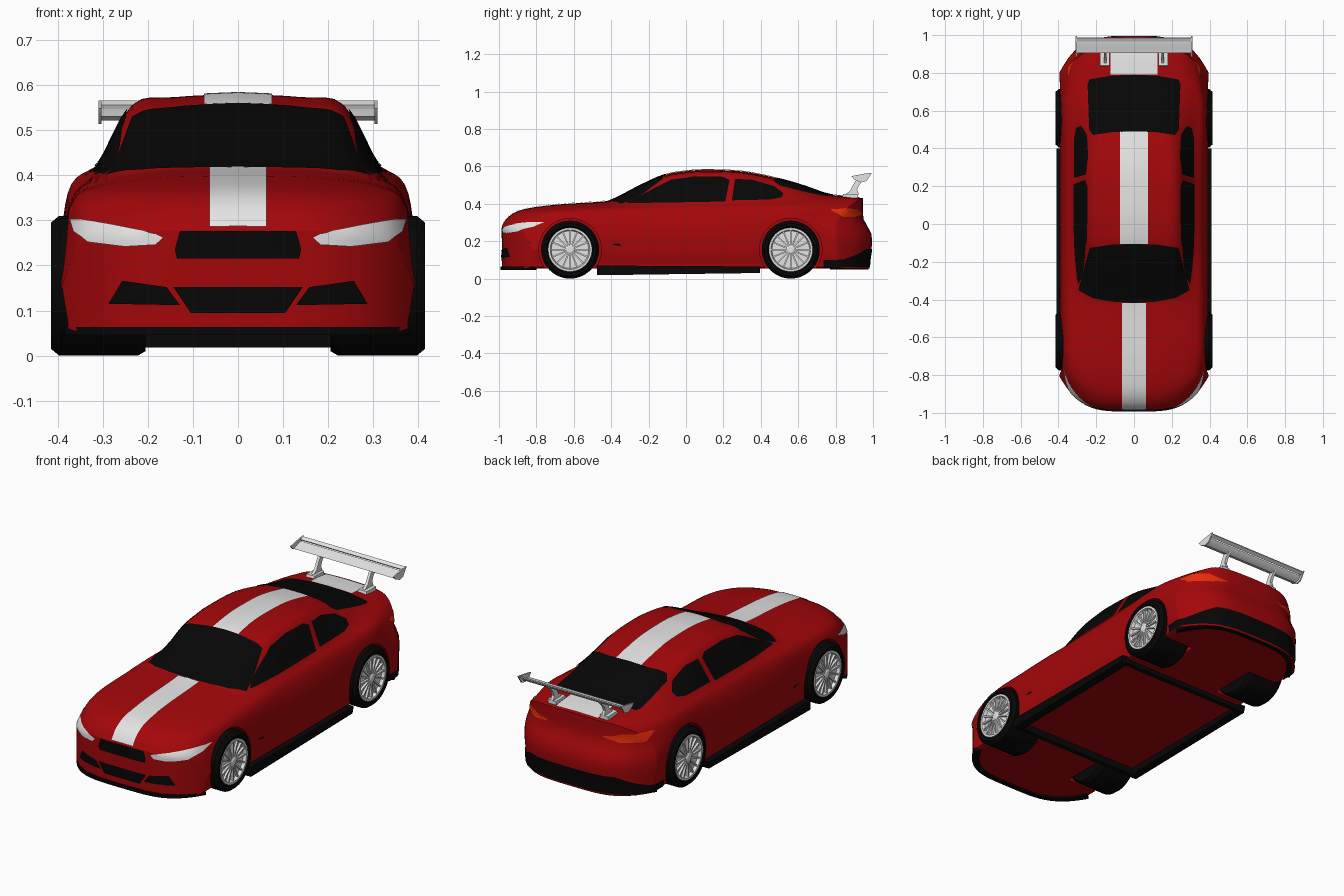
import bpy, bmesh, math
from mathutils import Vector
from mathutils.bvhtree import BVHTree

if "Cube" in bpy.data.objects:
    bpy.data.objects.remove(bpy.data.objects["Cube"])


def material(name, rgb):
    m = bpy.data.materials.new(name)
    m.diffuse_color = (*rgb, 1)
    m.use_nodes = True
    m.node_tree.nodes["Principled BSDF"].inputs["Base Color"].default_value = m.diffuse_color
    return m


RED = material("body red", (0.37, 0.002, 0.003))
BLACK = material("black", (0.002, 0.002, 0.002))
WHITE = material("white", (0.78, 0.78, 0.78))
ORANGE = material("tail orange", (0.80, 0.025, 0.003))


def finish(name, bm, mat, mirror=False, angle=30):
    me = bpy.data.meshes.new(name)
    bm.to_mesh(me)
    bm.free()
    ob = bpy.data.objects.new(name, me)
    bpy.context.collection.objects.link(ob)
    me.materials.append(mat)
    smooth(ob, angle)
    if mirror:
        ob.modifiers.new("mirror", 'MIRROR')
    return ob


def smooth(ob, angle):
    bpy.ops.object.select_all(action='DESELECT')
    ob.select_set(True)
    bpy.context.view_layer.objects.active = ob
    bpy.ops.object.shade_smooth_by_angle(angle=math.radians(angle))


def spline(p, n):
    """Catmull-Rom through vectors p, n steps per span."""
    out = []
    for i in range(len(p) - 1):
        a, b, c, d = p[max(i - 1, 0)], p[i], p[i + 1], p[min(i + 2, len(p) - 1)]
        for k in range(n):
            t = k / n
            out.append(0.5 * (2 * b + (c - a) * t + (2 * a - 5 * b + 4 * c - d) * t * t
                              + (3 * b - a - 3 * c + d) * t ** 3))
    return out + [p[-1]]


def step(t):
    t = min(max(t, 0), 1)
    return t * t * (3 - 2 * t)


def place(x, y, z):
    """Round the nose and tail in plan, and lean the tail."""
    t = step((abs(y) - 0.55) / 0.435)
    bend = t * (abs(x) / 0.39) ** 4
    if y < 0:
        return (x, y + 0.17 * bend, z)
    lean = 0.01 - 0.05 * step((z - 0.22) / 0.12) - 0.015 * (1 - step((z - 0.06) / 0.14))
    return (x, y - 0.185 * bend + t * lean, z)


# Body stations: y, top z, roof edge x z, belt x z, shoulder x z
STATIONS = [
    (-.985, .280, .15, .277, .28, .268, .350, .250),
    (-.95, .330, .16, .325, .29, .305, .355, .280),
    (-.87, .370, .17, .365, .30, .350, .360, .320),
    (-.70, .395, .18, .390, .30, .374, .365, .343),
    (-.45, .412, .20, .404, .30, .386, .365, .352),
    (-.38, .428, .21, .414, .302, .390, .365, .355),
    (-.25, .495, .225, .472, .303, .402, .362, .360),
    (-.12, .553, .235, .528, .308, .410, .360, .360),
    (0, .575, .235, .550, .312, .412, .360, .362),
    (.12, .581, .235, .556, .312, .415, .360, .365),
    (.30, .573, .23, .550, .312, .420, .362, .370),
    (.48, .538, .215, .515, .315, .420, .368, .375),
    (.63, .497, .225, .470, .315, .420, .370, .380),
    (.78, .452, .24, .440, .315, .415, .365, .375),
    (.90, .440, .24, .430, .31, .405, .355, .365),
    (.985, .430, .23, .420, .30, .390, .345, .345)]


def half_section(s):
    y, zt, xr, zr, xb, zb, xs, zs = s
    pts = [(0, zt), (xr * .6, zt - (zt - zr) * .3), (xr, zr), (xb, zb), (xs, zs), (.39, zs - .1),
           (.39, .15), (.378, .08), (.37, .058), (.30, .055), (0, .055)]
    return spline([Vector(p) for p in pts], 4)


bm = bmesh.new()
rings = []
for s in spline([Vector(s) for s in STATIONS], 5):
    h = half_section(s)
    loop = h + [Vector((-p.x, p.y)) for p in h[-2:0:-1]]
    rings.append([bm.verts.new(place(p.x, s[0], p.y)) for p in loop])
for a, b in zip(rings, rings[1:]):
    for i in range(len(a)):
        j = (i + 1) % len(a)
        bm.faces.new((a[i], a[j], b[j], b[i]))
# nose and tail caps, columns running from top edge to bottom edge
for s in (STATIONS[0], STATIONS[-1]):
    h = half_section(s)
    for side in (1, -1):
        cols = []
        for k in range(20):
            line = [h[k].lerp(h[40 - k], r / 10) for r in range(11)]
            cols.append([bm.verts.new(place(side * p.x, s[0], p.y)) for p in line])
        for a, b in zip(cols, cols[1:]):
            for r in range(10):
                bm.faces.new((a[r], b[r], b[r + 1], a[r + 1]))
        tip = bm.verts.new(place(side * h[20].x, s[0], h[20].y))
        for r in range(10):
            bm.faces.new((cols[-1][r], tip, cols[-1][r + 1]))
bmesh.ops.remove_doubles(bm, verts=bm.verts, dist=1e-5)
bmesh.ops.recalc_face_normals(bm, faces=bm.faces)
bm.normal_update()
SKIN = BVHTree.FromBMesh(bm)
body = finish("car_body", bm, RED)


def lathe(name, profile, y, z, mat, mirror=True, seg=48):
    """Spin (radius, x) points about an axle."""
    bm = bmesh.new()
    rows = [[bm.verts.new((x, y + r * math.cos(math.tau * k / seg), z + r * math.sin(math.tau * k / seg)))
             for k in range(seg)] for r, x in profile]
    for a, b in zip(rows, rows[1:]):
        for k in range(seg):
            bm.faces.new((a[k], a[(k + 1) % seg], b[(k + 1) % seg], b[k]))
    bmesh.ops.remove_doubles(bm, verts=bm.verts, dist=1e-5)
    bmesh.ops.recalc_face_normals(bm, faces=bm.faces)
    return finish(name, bm, mat, mirror)


def cut_arch(cut):
    """Subtract a cutter, keeping the old mesh if a solver fails."""
    for solver in ('EXACT', 'MANIFOLD', 'FLOAT'):
        old = body.data.copy()
        mod = body.modifiers.new("arch", 'BOOLEAN')
        mod.operation, mod.solver, mod.object = 'DIFFERENCE', solver, cut
        bpy.context.view_layer.objects.active = body
        bpy.ops.object.modifier_apply(modifier=mod.name)
        if len(body.data.polygons) > 0.8 * len(old.polygons):
            break
        body.modifiers.clear()
        body.data = old
    bpy.data.objects.remove(cut)


def prism(name, poly, axis, lo, hi, mat, mirror=False):
    """Extrude a polygon: axis x takes (y, z) points, axis z takes (x, y) points."""
    bm = bmesh.new()
    to3 = (lambda u, v, w: (w, u, v)) if axis == 'x' else (lambda u, v, w: (u, v, w))
    a = [bm.verts.new(to3(u, v, lo)) for u, v in poly]
    b = [bm.verts.new(to3(u, v, hi)) for u, v in poly]
    bm.faces.new(a)
    bm.faces.new(b)
    for i in range(len(a)):
        j = (i + 1) % len(a)
        bm.faces.new((a[i], a[j], b[j], b[i]))
    bmesh.ops.recalc_face_normals(bm, faces=bm.faces)
    return finish(name, bm, mat, mirror)


VIEWS = {'front': (lambda u, v: (u, -2, v), (0, 1, 0)), 'back': (lambda u, v: (u, 2, v), (0, -1, 0)),
         'top': (lambda u, v: (u, v, 2), (0, 0, -1)), 'side': (lambda u, v: (2, u, v), (-1, 0, 0))}


def plate(name, poly, view, mat, mirror=False, lift=0.004):
    """Thin skin: a gridded polygon projected onto the body."""
    to3, d = VIEWS[view]
    d = Vector(d)
    bm = bmesh.new()
    bm.faces.new([bm.verts.new(to3(u, v)) for u, v in poly])
    for ax in range(3):
        if d[ax]:
            continue
        no = Vector([float(i == ax) for i in range(3)])
        for k in range(-66, 67):
            bmesh.ops.bisect_plane(bm, geom=bm.verts[:] + bm.edges[:] + bm.faces[:],
                                   plane_co=no * (k * 0.015 + 0.0003), plane_no=no)
    missed = []
    for v in bm.verts:
        hit, n, _, _ = SKIN.ray_cast(v.co, d)
        if hit:
            v.co = hit + n * lift
        else:
            missed.append(v)
    bmesh.ops.delete(bm, geom=missed, context='VERTS')
    bm.normal_update()
    if sum(f.normal.dot(d) * f.calc_area() for f in bm.faces) > 0:
        bmesh.ops.reverse_faces(bm, faces=bm.faces)
    return finish(name, bm, mat, mirror)


def sym(pts):
    return pts + [(-u, v) for u, v in reversed(pts) if u]


# Wheel arches cut from the body, then wheels
for tag, y in (("front", -.62), ("rear", .56)):
    for side in (1, -1):
        cut_arch(lathe("arch_cutter", [(0, side * .19), (.167, side * .19), (.167, side * .5), (0, side * .5)],
                       y, .155, RED, False))
    lathe(tag + "_tyre", [(.116, .392), (.118, .407), (.125, .415), (.14, .415), (.155, .397),
                          (.155, .222), (.145, .205), (0, .205)], y, .155, BLACK)
    lathe(tag + "_rim", [(0, .397), (.100, .395), (.106, .411), (.117, .411), (.118, .39)], y, .155, WHITE)
    lathe(tag + "_hub", [(.024, .396), (.024, .408), (.016, .413), (0, .413)], y, .155, WHITE, seg=20)
    bm = bmesh.new()
    for k in range(16):
        ca, sa = math.cos(math.tau * k / 16), math.sin(math.tau * k / 16)
        for v in bmesh.ops.create_cube(bm, size=1)['verts']:
            r, w = .062 + v.co.y * .085, v.co.z * .008
            v.co = (.401 + v.co.x * .012, y + r * ca - w * sa, .155 + r * sa + w * ca)
    finish(tag + "_spokes", bm, WHITE, True)
smooth(body, 30)

# Glass
plate("windscreen", sym([(0, -.418), (.12, -.41), (.22, -.39), (.293, -.35), (.232, -.125), (.12, -.108), (0, -.105)]),
      'top', BLACK)
plate("rear_window", sym([(0, .49), (.12, .485), (.215, .47), (.235, .50), (.245, .74), (.235, .765), (.12, .785),
                          (0, .79)]), 'top', BLACK)
plate("front_side_window", [(-.32, .400), (-.14, .497), (-.08, .526), (.05, .545), (.20, .542), (.232, .525),
                            (.21, .41)], 'side', BLACK, True)
plate("rear_side_window", [(.245, .416), (.262, .53), (.35, .527), (.47, .492), (.52, .455), (.51, .432),
                           (.45, .42)], 'side', BLACK, True)
# Racing stripe
plate("bonnet_stripe", sym([(.063, -.982), (.063, -.418)]), 'top', WHITE)
plate("roof_stripe", sym([(.075, -.105), (.075, .488)]), 'top', WHITE)
plate("boot_stripe", sym([(.125, .79), (.125, .93)]), 'top', WHITE)
# Nose openings and lamps
plate("upper_grille", sym([(.135, .215), (.140, .235), (.128, .277)]), 'front', BLACK, lift=.005)
plate("lower_grille", sym([(.105, .095), (.143, .152)]), 'front', BLACK)
plate("side_intake", [(.128, .112), (.285, .115), (.255, .166), (.158, .152)], 'front', BLACK, True)
plate("headlight", [(.165, .262), (.182, .246), (.25, .242), (.33, .252), (.362, .275), (.37, .302), (.35, .302),
                    (.27, .288), (.18, .270)], 'front', WHITE, True)
# Tail lamps, rear bumper insert and wing vents
plate("tail_light_rear", [(.16, .348), (.26, .328), (.345, .328), (.345, .372), (.28, .366)],
      'back', ORANGE, True)
plate("tail_light_side", [(.77, .366), (.83, .335), (.92, .328), (.94, .35), (.91, .374), (.85, .374)],
      'side', ORANGE, True, .005)
plate("rear_bumper_insert", sym([(.365, .062), (.372, .10), (.25, .16)]), 'back', BLACK)
plate("rear_bumper_side", [(.735, .062), (.95, .062), (.95, .105), (.735, .10)], 'side', BLACK, True, .005)
plate("wing_vent", [(-.40, .185), (-.36, .175), (-.34, .178), (-.36, .188)], 'side', BLACK, True)
# Front splitter lip and rear lip
edge = [(.39 * k / 12) for k in range(-12, 13)]
curve = [(x * .985, -.993 + .17 * (abs(x) / .39) ** 4) for x in edge]
prism("front_splitter", curve + [(x * .92, y + .025) for x, y in curve][::-1], 'z', .046, .064, BLACK)
curve = [(x * .975, .976 - .185 * (abs(x) / .39) ** 4) for x in edge]
prism("rear_lip", curve + [(x * .94, y - .02) for x, y in curve][::-1], 'z', .05, .07, BLACK)
# Side skirts and floor cross bars
prism("side_skirt", [(-.475, .018), (.39, .03), (.40, .065), (-.475, .07)], 'x', .365, .41, BLACK, True)
prism("front_floor_bar", [(-.475, .018), (-.45, .018), (-.45, .06), (-.475, .06)], 'x', -.37, .37, BLACK)
prism("rear_floor_bar", [(.37, .03), (.395, .03), (.395, .06), (.37, .06)], 'x', -.37, .37, BLACK)
# Rear spoiler
prism("spoiler_blade", [(.905, .530), (.93, .522), (.955, .532), (.968, .548), (.955, .546), (.93, .536)],
      'x', -.305, .305, WHITE)
prism("spoiler_flap", [(.970, .550), (.988, .560), (.986, .566), (.967, .556)], 'x', -.305, .305, WHITE)
prism("spoiler_end_plate", [(.885, .548), (.90, .53), (.935, .514), (.965, .522), (.994, .566), (.96, .562)],
      'x', .303, .310, WHITE, True)
prism("spoiler_post", [(.85, .45), (.925, .45), (.915, .475), (.925, .50), (.955, .532), (.91, .53),
                       (.89, .495), (.878, .47)], 'x', .145, .16, WHITE, True)
prism("spoiler_foot", [(.835, .435), (.92, .43), (.92, .45), (.84, .452)], 'x', .13, .18, WHITE, True)
